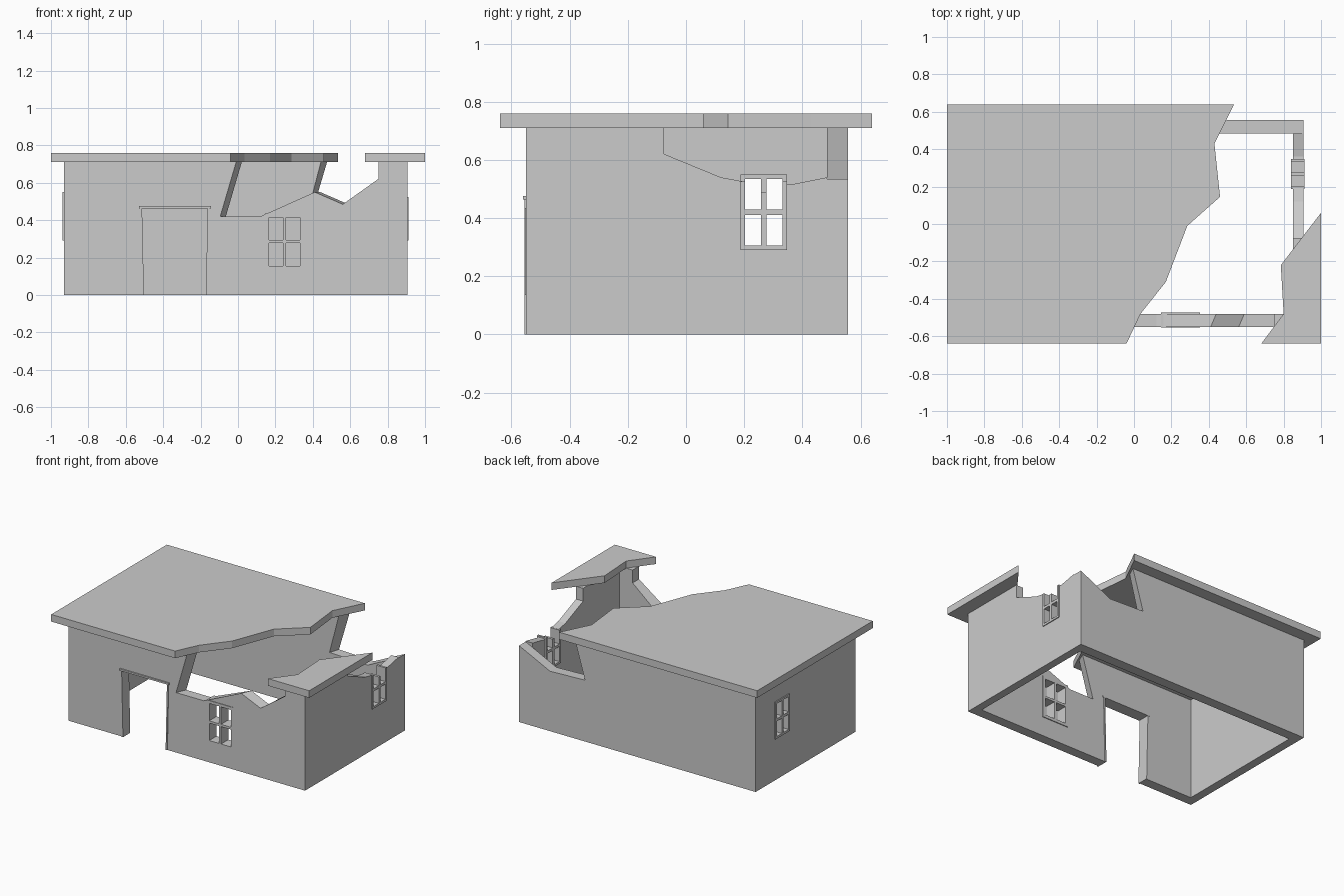
import bpy, bmesh

if "Cube" in bpy.data.objects:
    bpy.data.objects.remove(bpy.data.objects["Cube"])


def prism(name, outline, axis, near, far):
    """Extrude a 2D outline along an axis; a third value shifts that point on the far side."""
    def place(a, b, d):
        return {'x': (d, a, b), 'y': (a, d, b), 'z': (a, b, d)}[axis]
    bm = bmesh.new()
    first = [bm.verts.new(place(p[0], p[1], near)) for p in outline]
    last = [bm.verts.new(place(p[0] + (p[2] if len(p) > 2 else 0), p[1], far)) for p in outline]
    caps = [bm.faces.new(first), bm.faces.new(last[::-1])]
    n = len(outline)
    for i in range(n):
        j = (i + 1) % n
        bm.faces.new((first[j], first[i], last[i], last[j]))
    bm.normal_update()
    bmesh.ops.triangulate(bm, faces=caps)
    bmesh.ops.recalc_face_normals(bm, faces=bm.faces)
    me = bpy.data.meshes.new(name)
    bm.to_mesh(me)
    bm.free()
    ob = bpy.data.objects.new(name, me)
    bpy.context.collection.objects.link(ob)
    return ob


def rect(a0, a1, b0, b1):
    return [(a0, b0), (a1, b0), (a1, b1), (a0, b1)]


def cut(wall, outline, axis, near, far):
    """Cut an opening through a wall."""
    cutter = prism("cutter", outline, axis, near, far)
    cutter.hide_render = True
    mod = wall.modifiers.new("opening", 'BOOLEAN')
    mod.operation = 'DIFFERENCE'
    mod.solver = 'EXACT'
    mod.object = cutter
    bpy.context.view_layer.objects.active = wall
    bpy.ops.object.modifier_apply(modifier=mod.name)
    bpy.data.objects.remove(cutter)


def window(name, axis, near, far, a0, a1, b0, b1, border, bar, broken=False):
    """Window frame with a cross of glazing bars; a broken one has lost its head."""
    am, bmid = (a0 + a1) / 2, (b0 + b1) / 2
    side_top = b1 - 0.025 if broken else b1
    mid_top = b1 - 0.06 if broken else b1 - border
    prism(name + "_side_a", rect(a0, a0 + border, b0, side_top), axis, near, far)
    prism(name + "_side_b", rect(a1 - border, a1, b0, side_top), axis, near, far)
    prism(name + "_sill", rect(a0 + border, a1 - border, b0, b0 + border), axis, near, far)
    if not broken:
        prism(name + "_head", rect(a0 + border, a1 - border, b1 - border, b1), axis, near, far)
    prism(name + "_mullion", rect(am - bar, am + bar, b0 + border, mid_top), axis, near, far)
    for s, (c, d) in enumerate([(a0 + border, am - bar), (am + bar, a1 - border)]):
        prism(f"{name}_crossbar_{s}", rect(c, d, bmid - bar, bmid + bar), axis, near, far)


# Front wall with doorway and collapsed top
front = prism("front_wall", [
    (-0.93, 0), (-0.505, 0), (-0.515, 0.465), (-0.16, 0.465), (-0.17, 0), (0.905, 0),
    (0.905, 0.71), (0.75, 0.71), (0.75, 0.62), (0.56, 0.485, 0.03), (0.41, 0.55, 0.03),
    (0.12, 0.42), (-0.095, 0.42, 0.03), (-0.01, 0.71, 0.03), (-0.93, 0.71)], 'y', -0.55, -0.48)
cut(front, rect(0.155, 0.342, 0.145, 0.425), 'y', -0.6, -0.4)

# Back wall, broken towards the right corner
prism("back_wall", [
    (-0.93, 0), (0.905, 0), (0.905, 0.535), (0.83, 0.50), (0.665, 0.42),
    (0.393, 0.43, -0.023), (0.476, 0.71, -0.033), (-0.93, 0.71)], 'y', 0.557, 0.485)

# Side walls
left = prism("left_wall", rect(-0.48, 0.485, 0, 0.71), 'x', -0.93, -0.87)
cut(left, rect(0.195, 0.337, 0.298, 0.542), 'x', -1.0, -0.8)
right = prism("right_wall", [
    (-0.48, 0), (0.485, 0), (0.485, 0.54), (0.36, 0.515), (0.2, 0.525), (0.12, 0.54),
    (-0.075, 0.62), (-0.075, 0.71), (-0.48, 0.71)], 'x', 0.85, 0.905)
cut(right, rect(0.195, 0.337, 0.298, 0.6), 'x', 0.8, 1.0)

# Windows
window("front_window", 'y', -0.554, -0.474, 0.145, 0.352, 0.135, 0.435, 0.02, 0.008)
window("left_window", 'x', -0.937, -0.863, 0.187, 0.347, 0.29, 0.55, 0.015, 0.009)
window("right_window", 'x', 0.84, 0.911, 0.187, 0.347, 0.29, 0.55, 0.015, 0.009, broken=True)

# Door surround
prism("door_lintel", rect(-0.53, -0.145, 0.463, 0.475), 'y', -0.56, -0.475)
prism("door_jamb_left", [(-0.513, 0), (-0.503, 0), (-0.513, 0.463), (-0.523, 0.463)], 'y', -0.556, -0.475)
prism("door_jamb_right", [(-0.172, 0), (-0.162, 0), (-0.152, 0.463), (-0.162, 0.463)], 'y', -0.556, -0.475)

# Flat roof, torn into two pieces
prism("main_roof", [
    (-1, -0.64), (-0.04, -0.64), (0.035, -0.48), (0.17, -0.31), (0.285, -0.01),
    (0.46, 0.145), (0.43, 0.43), (0.535, 0.64), (-1, 0.64)], 'z', 0.71, 0.76)
prism("corner_roof", [
    (0.68, -0.64), (1, -0.64), (1, 0.06), (0.785, -0.22), (0.80, -0.48)], 'z', 0.71, 0.76)
